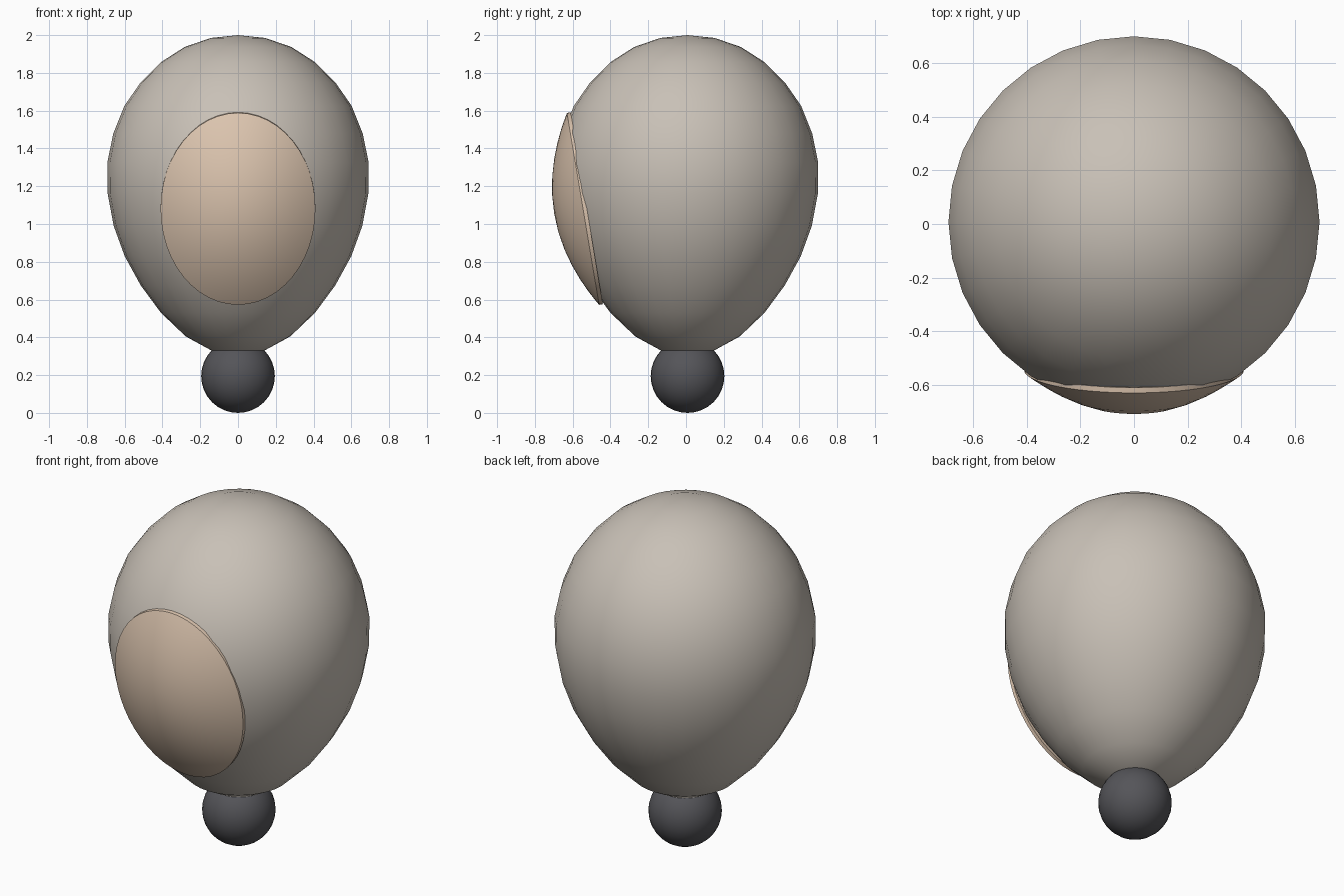
import bpy, math
from mathutils import Vector, Matrix

if "Cube" in bpy.data.objects:
    bpy.data.objects.remove(bpy.data.objects["Cube"])

CY = 0.008  # body axis


def paint(ob, name, col):
    m = bpy.data.materials.new(name)
    m.diffuse_color = (*col, 1)
    m.use_nodes = True
    m.node_tree.nodes["Principled BSDF"].inputs["Base Color"].default_value = m.diffuse_color
    ob.data.materials.append(m)


def lathe(name, profile, n, matrix, col, angle=40):
    """Revolve (radius, height) points about local z; radius 0 makes a pole."""
    verts, faces, rings = [], [], []
    for r, z in profile:
        k = n if r > 0 else 1
        rings.append([len(verts) + i for i in range(k)])
        for i in range(k):
            a = 2 * math.pi * i / n
            verts.append(matrix @ Vector((r * math.cos(a), r * math.sin(a), z)))
    for lo, hi in zip(rings, rings[1:]):
        for i in range(n):
            f = [lo[i % len(lo)], lo[(i + 1) % len(lo)], hi[(i + 1) % len(hi)], hi[i % len(hi)]]
            faces.append(list(dict.fromkeys(f)))
    me = bpy.data.meshes.new(name)
    me.from_pydata(verts, [], faces)
    ob = bpy.data.objects.new(name, me)
    bpy.context.collection.objects.link(ob)
    bpy.ops.object.select_all(action='DESELECT')
    ob.select_set(True)
    bpy.context.view_layer.objects.active = ob
    bpy.ops.object.shade_smooth_by_angle(angle=math.radians(angle))
    paint(ob, name, col)
    return ob


# Egg-shaped body, narrower towards the bottom
body = [(0, 0.305), (0.14, 0.33), (0.277, 0.405), (0.408, 0.53), (0.515, 0.675),
        (0.60, 0.83), (0.658, 0.99), (0.69, 1.16), (0.692, 1.325), (0.66, 1.48),
        (0.602, 1.625), (0.515, 1.75), (0.408, 1.857), (0.283, 1.937),
        (0.144, 1.985), (0, 2.0)]
lathe("egg_body", body, 32, Matrix.Translation((0, CY, 0)), (0.58, 0.53, 0.47))

# Oval domed belly patch, tilted to follow the body
dome = [(0, -0.02), (1, -0.02), (1, 0)] + [
    (math.cos(math.pi / 2 * i / 8), 0.155 * (1 - math.cos(math.pi / 2 * i / 8) ** 2))
    for i in range(1, 8)] + [(0, 0.155)]
place = (Matrix.Translation((0, -0.545, 1.08))
         @ Matrix.Rotation(math.radians(90 + 9.5), 4, 'X')
         @ Matrix.Diagonal((0.41, 0.515, 1, 1)))
lathe("belly_patch", dome, 48, place, (0.72, 0.56, 0.43))

# Dark ball foot
bpy.ops.mesh.primitive_uv_sphere_add(segments=32, ring_count=16, radius=0.195,
                                     location=(0, CY, 0.195))
foot = bpy.context.object
foot.name = "ball_foot"
bpy.ops.object.shade_smooth()
paint(foot, "ball_foot", (0.09, 0.09, 0.1))
